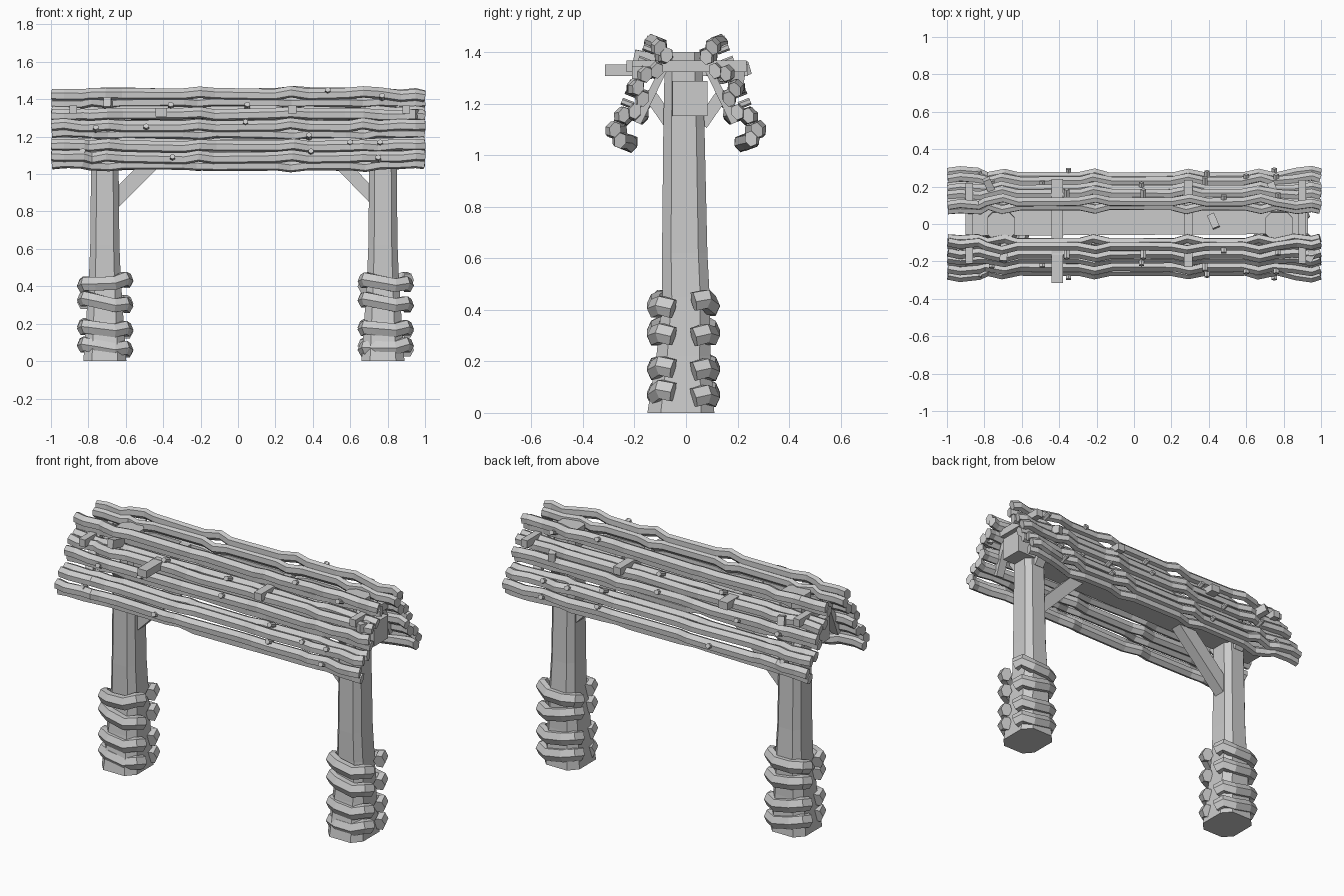
import bpy, bmesh, random
from mathutils import Vector

random.seed(4)
if "Cube" in bpy.data.objects:
    bpy.data.objects.remove(bpy.data.objects["Cube"])

COLOUR = (0.6, 0.6, 0.6, 1)
wood = bpy.data.materials.new("plain_grey_wood")
wood.use_nodes = True
wood.diffuse_color = COLOUR
wood.node_tree.nodes["Principled BSDF"].inputs["Base Color"].default_value = COLOUR

SQUARE = [(-1, -1), (1, -1), (1, 1), (-1, 1)]
HEX = [(-1, 0), (-.5, -1), (.5, -1), (1, 0), (.5, 1), (-.5, 1)]
OCT = [(-1, -.6), (-.6, -1), (.6, -1), (1, -.6), (1, .6), (.6, 1), (-.6, 1), (-1, .6)]


def loft(name, rings):
    """Skin a list of equal rings of points and cap both ends."""
    bm = bmesh.new()
    loops = [[bm.verts.new(p) for p in ring] for ring in rings]
    n = len(loops[0])
    for a, b in zip(loops, loops[1:]):
        for i in range(n):
            j = (i + 1) % n
            bm.faces.new((a[i], a[j], b[j], b[i]))
    bm.faces.new(loops[0][::-1])
    bm.faces.new(loops[-1])
    bmesh.ops.recalc_face_normals(bm, faces=bm.faces)
    mesh = bpy.data.meshes.new(name)
    bm.to_mesh(mesh)
    bm.free()
    mesh.materials.append(wood)
    obj = bpy.data.objects.new(name, mesh)
    bpy.context.collection.objects.link(obj)
    return obj


def sweep(name, points, up, half_w, half_h, profile=SQUARE):
    """Carry a profile along a path, keeping it upright to the up vector."""
    pts = [Vector(p) for p in points]
    rings = []
    for i, p in enumerate(pts):
        along = (pts[min(i + 1, len(pts) - 1)] - pts[max(i - 1, 0)]).normalized()
        side = along.cross(Vector(up)).normalized()
        top = side.cross(along)
        rings.append([p + side * u * half_w + top * v * half_h for u, v in profile])
    return loft(name, rings)


# Posts: chamfered, flared at the foot
POST_LEVELS = [(0, .115, .13, -.02), (.22, .10, .105, -.01), (.45, .085, .092, 0),
               (.62, .078, .088, -.005), (1.1, .073, .08, -.008), (1.4, .072, .072, -.01)]
POSTS = {"right": -.712, "left": .775}
for label, cx in POSTS.items():
    loft(label + "_post", [[(cx + u * hx, cy + v * hy, z) for u, v in OCT]
                           for z, hx, hy, cy in POST_LEVELS])

# Split wrappings around the foot of each post
for (label, cx), shift in zip(POSTS.items(), (.002, .015)):
    for z in (.07, .17, .31, .415):
        for side, face in ((-1, "front"), (1, "back")):
            tilt = random.uniform(-.02, .02)
            path = [(-.118, .04, 0), (-.105, .085, .012), (-.05, .108, .005),
                    (.05, .108, -.005), (.105, .085, .012), (.118, .04, 0)]
            pts = [(cx + shift + x, -.01 + side * y, z + dz + tilt * x / .12)
                   for x, y, dz in path]
            sweep(f"{label}_{face}_wrapping", pts, (0, 0, 1), .034, .036, HEX)

# Ridge beam and diagonal braces
sweep("ridge_beam", [(-.9, .005, 1.215), (.93, .015, 1.22)], (0, 0, 1), .068, .068)
sweep("right_brace", [(-.68, 0, .84), (-.33, 0, 1.19)], (0, 1, 0), .042, .035)
sweep("left_brace", [(.74, 0, .86), (.41, 0, 1.2)], (0, 1, 0), .035, .035)

# Crossbars that carry the roof
for x, y0, y1, z, w in ((-.88, -.21, .22, 1.345, .02), (-.41, -.315, .24, 1.33, .03),
                        (.29, -.23, .235, 1.345, .024), (.9, -.21, .235, 1.345, .02)):
    sweep("crossbar", [(x, y0, z), (x, y1, z)], (0, 0, 1), w, .022)

# Roof frame: slope runs from the top row down to the eave
WEAVE = (-.7, -.21, .29, .67)
ROWS = 5


def roof_point(side, x, down, out):
    """Point on a roof slope: down along it (0 to 1), out from it."""
    return Vector((x, side * (.108 + .135 * down + .93 * out), 1.41 - .34 * down + .36 * out))


def stations(down):
    """Path stations: (x, spread of the pair, shift of the pair)."""
    flare = -.022 + .045 * down
    result = [(-.995, .017, flare), (-.93, .02, flare + .008), (-.83, .018, flare)]
    for w in WEAVE:
        result += [(w - .085, .017, 0), (w, .038, 0), (w + .085, .017, 0)]
    return result + [(.86, .018, flare), (.95, .02, flare + .012), (.995, .017, flare)]


for side, face in ((-1, "front"), (1, "back")):
    slope_up = (0, -side * .36, .93)
    # Woven pairs of branches
    for row in range(ROWS):
        down = row / (ROWS - 1)
        for strand in (-1, 1):
            lift = strand * (1 if row % 2 else -1) * .036
            pts = []
            for x, spread, shift in stations(down):
                wobble = random.uniform(-.015, .015)
                jitter = random.uniform(-.012, .012) if abs(x) < .9 else 0
                pts.append(roof_point(side, x + jitter, down + lift + wobble,
                                      strand * spread + shift))
            sweep(f"{face}_roof_branch", pts, slope_up, .025, .028, HEX)
    # Rafters behind the branches, with struts to the posts
    for x in (-.87, .87):
        sweep(f"{face}_rafter", [roof_point(side, x, .08, -.05), roof_point(side, x * .98, .8, -.03)],
              (1, 0, 0), .015, .025)
    for cx in POSTS.values():
        sweep(f"{face}_strut", [(cx, side * .06, 1.12), (cx, side * .15, 1.25)],
              (1, 0, 0), .025, .03)
    # Pegs
    for x, down in ((.48, -.06), (.77, .03), (.05, .17), (-.36, .17), (.04, .44),
                    (-.76, .53), (-.49, .51), (.38, .65), (.6, .76), (.76, .76),
                    (-.83, .9), (-.35, .99), (.39, .9), (.75, 1.0)):
        sweep(f"{face}_peg", [roof_point(side, x, down, .01), roof_point(side, x, down, .058)],
              (1, 0, 0), .014, .014, HEX)

# Loose chips of wood caught in the roof
for a, b in (((-.69, -.08, 1.36), (-.7, -.2, 1.385)), ((-.74, .13, 1.3), (-.79, .24, 1.34)),
             ((.41, .05, 1.3), (.44, -.02, 1.31)), ((.76, .14, 1.31), (.73, .22, 1.3)),
             ((.96, -.14, 1.32), (.93, -.2, 1.32))):
    sweep("wood_chip", [a, b], (0, 0, 1), .02, .025)
